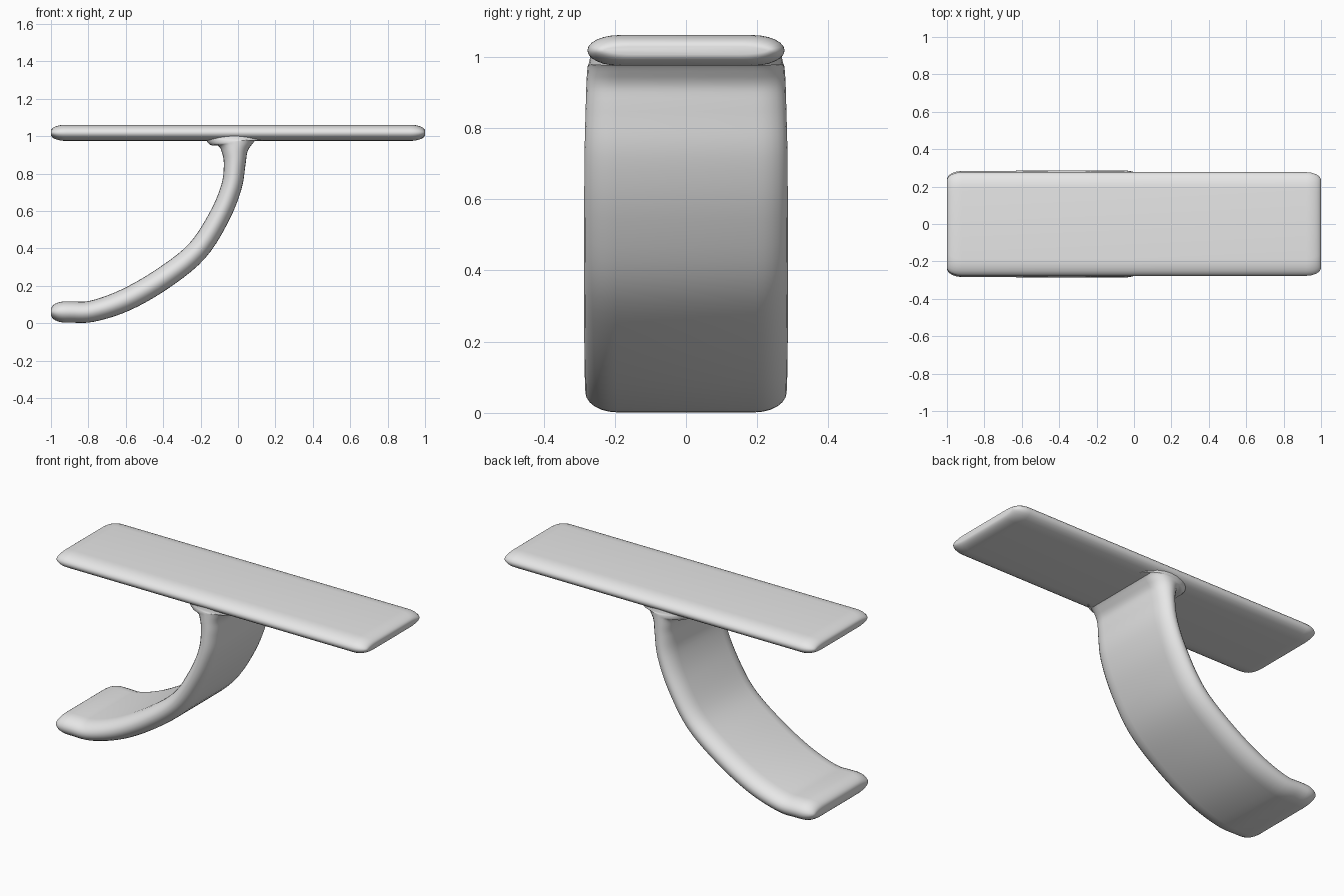
import bpy, bmesh, math
from mathutils import Vector

cube = bpy.data.objects.get("Cube")
if cube:
    bpy.data.objects.remove(cube, do_unlink=True)

grey = bpy.data.materials.new("plain grey")
grey.use_nodes = True
grey.diffuse_color = (0.8, 0.8, 0.8, 1)
grey.node_tree.nodes["Principled BSDF"].inputs["Base Color"].default_value = (0.8, 0.8, 0.8, 1)


def ring(bm, centre, tangent, half_thick, half_width, round_width=0.09, steps=12):
    """Flat bar section with elliptical sides, square to the tangent."""
    normal = Vector((-tangent.z, 0, tangent.x)).normalized()
    verts = []
    for side in (1, -1):
        for i in range(steps + 1):
            a = -math.pi / 2 + math.pi * i / steps
            y = half_width - round_width + round_width * math.cos(a)
            verts.append(bm.verts.new(centre + normal * (side * half_thick * math.sin(a))
                                      + Vector((0, side * y, 0))))
    return verts


def sweep(name, sections):
    """Skin a list of (centre, tangent, half thickness, half width)."""
    bm = bmesh.new()
    rings = [ring(bm, *s) for s in sections]
    for a, b in zip(rings, rings[1:]):
        for i in range(len(a)):
            j = (i + 1) % len(a)
            bm.faces.new((a[i], a[j], b[j], b[i]))
    bm.faces.new(rings[0])
    bm.faces.new(list(reversed(rings[-1])))
    bmesh.ops.recalc_face_normals(bm, faces=bm.faces)
    mesh = bpy.data.meshes.new(name)
    bm.to_mesh(mesh)
    bm.free()
    mesh.materials.append(grey)
    obj = bpy.data.objects.new(name, mesh)
    bpy.context.collection.objects.link(obj)
    bpy.ops.object.select_all(action='DESELECT')
    obj.select_set(True)
    bpy.context.view_layer.objects.active = obj
    bpy.ops.object.shade_smooth_by_angle(angle=math.radians(40))


def rounded_end(x, z, inward, length, thick, width, corner, steps=8):
    """Sections of a rounded tip, from the tip inward."""
    out = []
    for i in range(steps + 1):
        a = math.pi / 2 * i / steps
        grow = math.sin(a)
        out.append((Vector((x + inward * length * (1 - math.cos(a)), 0, z)), Vector((1, 0, 0)),
                    thick * (0.25 + 0.75 * grow), width - corner * (1 - grow)))
    return out


def spline(points, steps=5):
    """Smooth curve through (x, z, half thickness, half width) points."""
    pts = [Vector(p) for p in points]
    pts = [2 * pts[0] - pts[1]] + pts + [2 * pts[-1] - pts[-2]]
    out = []
    for p0, p1, p2, p3 in zip(pts, pts[1:], pts[2:], pts[3:]):
        for i in range(steps):
            t = i / steps
            out.append(0.5 * (2 * p1 + (p2 - p0) * t + (2 * p0 - 5 * p1 + 4 * p2 - p3) * t * t
                              + (3 * p1 - p0 - 3 * p2 + p3) * t ** 3))
    return out + [pts[-2]]


# Table top: long flat bar with soft edges
left_tip = rounded_end(-1, 1.018, 1, 0.08, 0.043, 0.277, 0.045)
right_tip = rounded_end(1, 1.018, -1, 0.08, 0.043, 0.277, 0.045)
sweep("table_top", left_tip + right_tip[::-1])

# Curved leg: sweeps up from the foot and flares into the top
path = spline([
    (-0.90, 0.06, 0.057, 0.283), (-0.78, 0.064, 0.057, 0.283), (-0.6, 0.125, 0.06, 0.285),
    (-0.4, 0.24, 0.06, 0.286), (-0.22, 0.385, 0.058, 0.286), (-0.10, 0.57, 0.056, 0.286),
    (-0.035, 0.73, 0.055, 0.285), (-0.018, 0.85, 0.058, 0.282), (-0.018, 0.92, 0.07, 0.28),
    (-0.018, 0.955, 0.095, 0.278), (-0.02, 0.974, 0.14, 0.276), (-0.02, 0.985, 0.16, 0.272),
    (-0.02, 1.01, 0.16, 0.268)])
leg = rounded_end(-1, 0.06, 1, 0.08, 0.057, 0.283, 0.045)
for i, p in enumerate(path):
    a, b = path[max(i - 1, 0)], path[min(i + 1, len(path) - 1)]
    direction = Vector((b[0] - a[0], 0, b[1] - a[1]))
    leg.append((Vector((p[0], 0, p[1])), direction, p[2], p[3]))
sweep("curved_leg", leg)
